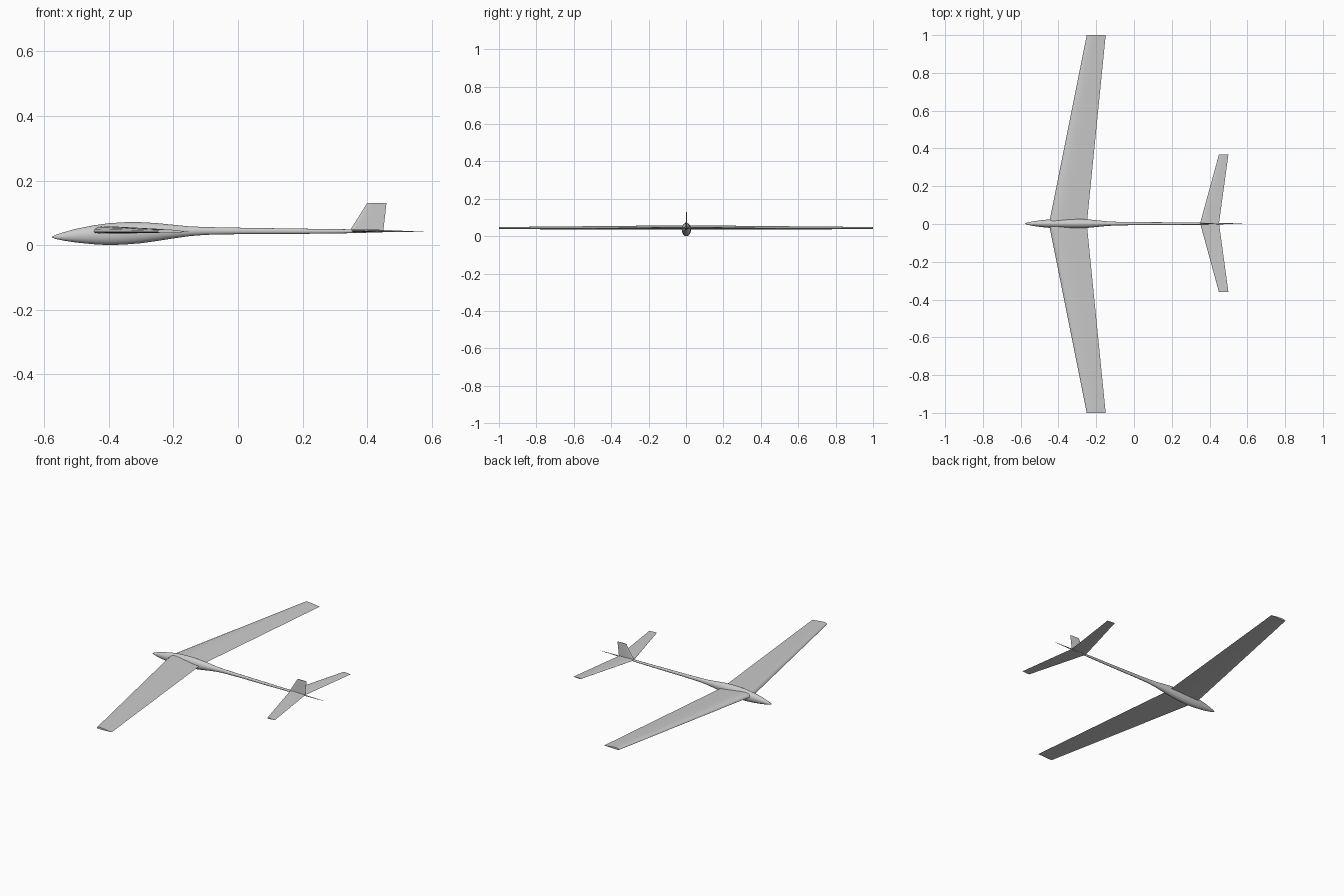
import bpy, bmesh, math
from mathutils import Vector

cube = bpy.data.objects.get("Cube")
if cube:
    bpy.data.objects.remove(cube, do_unlink=True)

grey = bpy.data.materials.new("light_grey")
grey.use_nodes = True
colour = (0.6, 0.6, 0.6, 1)
grey.diffuse_color = colour
grey.node_tree.nodes["Principled BSDF"].inputs["Base Color"].default_value = colour


def loft(name, rings, angle):
    """Skin a list of closed rings and cap both ends."""
    bm = bmesh.new()
    loops = [[bm.verts.new(p) for p in ring] for ring in rings]
    n = len(loops[0])
    for a, b in zip(loops, loops[1:]):
        for i in range(n):
            j = (i + 1) % n
            bm.faces.new((a[i], a[j], b[j], b[i]))
    bm.faces.new(loops[0])
    bm.faces.new(loops[-1])
    bmesh.ops.recalc_face_normals(bm, faces=bm.faces)
    mesh = bpy.data.meshes.new(name)
    bm.to_mesh(mesh)
    bm.free()
    mesh.materials.append(grey)
    obj = bpy.data.objects.new(name, mesh)
    bpy.context.collection.objects.link(obj)
    bpy.ops.object.select_all(action='DESELECT')
    obj.select_set(True)
    bpy.context.view_layer.objects.active = obj
    bpy.ops.object.shade_smooth_by_angle(angle=math.radians(angle))
    return obj


def airfoil(chord, upper, lower, steps=12):
    """Section as (along chord, height) pairs, upper side then lower side."""
    def shape(t):
        return 2.6 * (math.sqrt(t) - t) * (1 - 0.35 * t) * 1.75
    ts = [0.5 - 0.5 * math.cos(math.pi * i / steps) for i in range(steps + 1)]
    top = [(t * chord, upper * shape(t)) for t in ts]
    bottom = [(t * chord, -lower * shape(t)) for t in reversed(ts[1:-1])]
    return top + bottom


def panel(name, stations, place):
    """Tapered surface: stations hold span, leading edge, chord, upper, lower."""
    return loft(name, [[place(s, le + x, h) for x, h in airfoil(c, u, l)]
                       for s, le, c, u, l in stations], 40)


# Fuselage: x, bottom, top, half width
body = [(-0.577, 0.024, 0.026, 0.001), (-0.565, 0.019, 0.032, 0.006),
        (-0.54, 0.014, 0.040, 0.011), (-0.5, 0.008, 0.051, 0.017),
        (-0.45, 0.003, 0.061, 0.022), (-0.4, 0.000, 0.068, 0.024),
        (-0.35, 0.002, 0.071, 0.025), (-0.3, 0.006, 0.071, 0.025),
        (-0.25, 0.013, 0.068, 0.023), (-0.2, 0.021, 0.063, 0.018),
        (-0.15, 0.028, 0.058, 0.013), (-0.1, 0.032, 0.056, 0.010),
        (0, 0.034, 0.054, 0.008), (0.2, 0.035, 0.051, 0.007),
        (0.35, 0.037, 0.049, 0.006), (0.45, 0.040, 0.046, 0.004),
        (0.577, 0.042, 0.043, 0.0005)]
SIDES = 24
rings = []
for x, low, high, w in body:
    turn = [2 * math.pi * i / SIDES for i in range(SIDES)]
    rings.append([Vector((x, w * math.cos(a) + 0.002,
                          (low + high) / 2 + (high - low) / 2 * math.sin(a)))
                  for a in turn])
loft("fuselage", rings, 60)

# Wings and tailplane halves, mirrored
for side, word in ((1, "rear"), (-1, "front")):
    panel(word + "_wing",
          [(0, -0.45, 0.20, 0.017, 0.005), (1, -0.25, 0.10, 0.008, 0.003)],
          lambda s, x, h: (x, side * s, 0.041 + h))
    panel(word + "_tailplane",
          [(0, 0.35, 0.10, 0.005, 0.003), (0.365, 0.45, 0.05, 0.003, 0.002)],
          lambda s, x, h: (x, side * s + 0.004, 0.044 + h))

# Upright fin
panel("tail_fin",
      [(0.042, 0.345, 0.105, 0.004, 0.004), (0.13, 0.40, 0.06, 0.002, 0.002)],
      lambda s, x, h: (x, h + 0.002, s))
